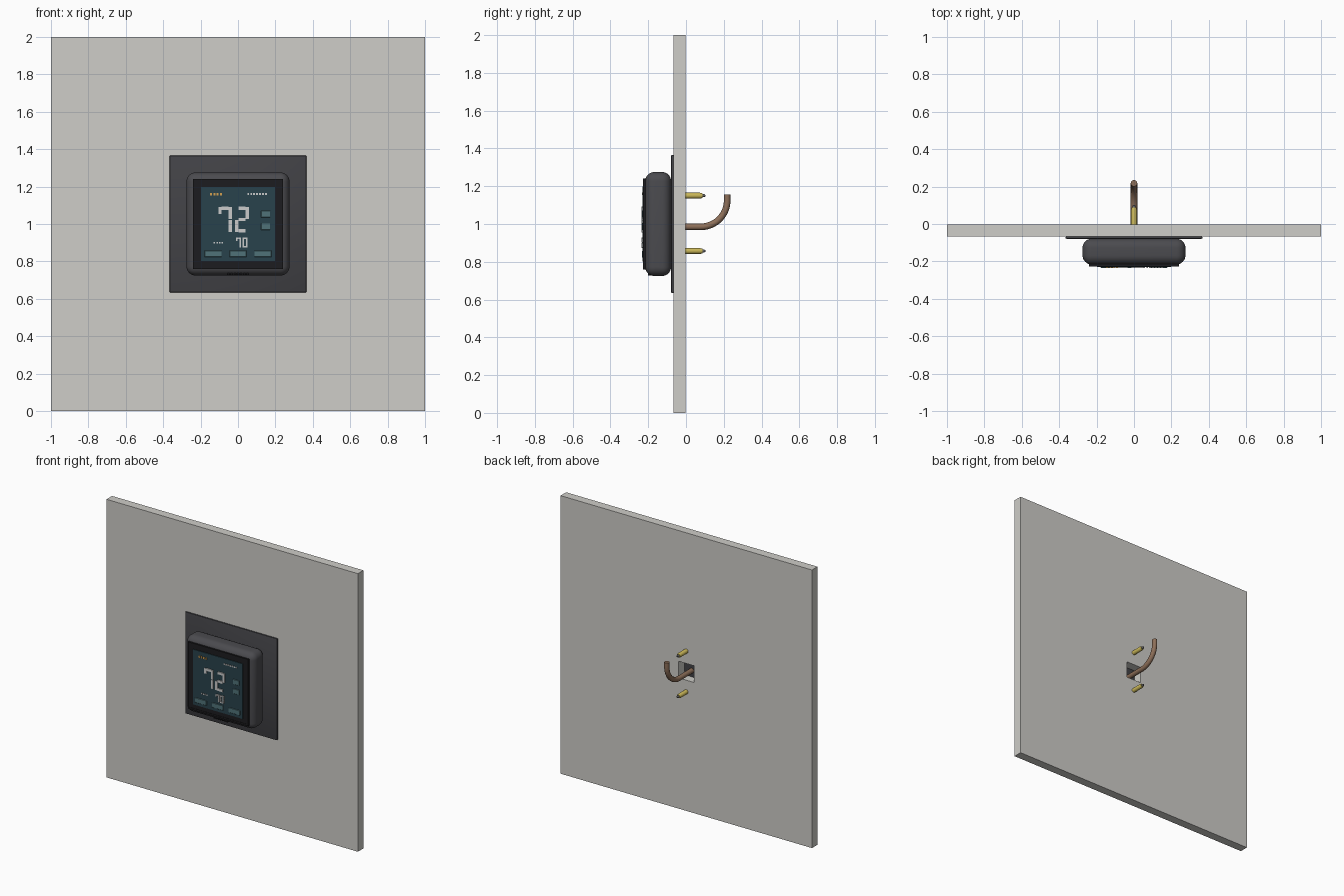
import bpy, bmesh, math

if "Cube" in bpy.data.objects:
    bpy.data.objects.remove(bpy.data.objects["Cube"])


def mat(name, r, g, b):
    m = bpy.data.materials.new(name)
    m.diffuse_color = (r, g, b, 1)
    m.use_nodes = True
    m.node_tree.nodes["Principled BSDF"].inputs["Base Color"].default_value = m.diffuse_color
    return m


WALL = mat("wall_paint", 0.62, 0.61, 0.58)
PLATE = mat("dark_plate", 0.055, 0.055, 0.062)
SHELL = mat("charcoal", 0.07, 0.07, 0.078)
BLACK = mat("black", 0.012, 0.012, 0.014)
TEAL = mat("display_teal", 0.022, 0.055, 0.072)
KEY = mat("key_teal", 0.08, 0.17, 0.19)
WHITE = mat("display_white", 0.75, 0.77, 0.74)
AMBER = mat("amber", 0.65, 0.35, 0.08)
BRASS = mat("brass", 0.6, 0.48, 0.1)
STEEL = mat("steel", 0.12, 0.12, 0.13)
COPPER = mat("cable_brown", 0.27, 0.16, 0.1)


def finish(bm, name, m, smooth=False):
    bmesh.ops.recalc_face_normals(bm, faces=bm.faces[:])
    me = bpy.data.meshes.new(name)
    bm.to_mesh(me)
    bm.free()
    ob = bpy.data.objects.new(name, me)
    bpy.context.collection.objects.link(ob)
    me.materials.append(m)
    if smooth:
        bpy.ops.object.select_all(action='DESELECT')
        ob.select_set(True)
        bpy.context.view_layer.objects.active = ob
        bpy.ops.object.shade_smooth_by_angle(angle=math.radians(35))
    return ob


def add_box(bm, x0, x1, y0, y1, z0, z1):
    vs = bmesh.ops.create_cube(bm, size=1)['verts']
    for v in vs:
        v.co = (x0 + (v.co.x + .5) * (x1 - x0), y0 + (v.co.y + .5) * (y1 - y0),
                z0 + (v.co.z + .5) * (z1 - z0))


def box(name, m, x0, x1, y0, y1, z0, z1, bevel=0, seg=3):
    bm = bmesh.new()
    add_box(bm, x0, x1, y0, y1, z0, z1)
    if bevel:
        bmesh.ops.bevel(bm, geom=bm.edges[:], offset=bevel, segments=seg,
                        profile=0.5, affect='EDGES')
    return finish(bm, name, m, bool(bevel))


def square(name, m, half, y0, y1, bevel=0, seg=3):
    return box(name, m, -half, half, y0, y1, 1 - half, 1 + half, bevel, seg)


def frame(name, m, outer, inner, y0, y1):
    # square slab with a square opening
    bm = bmesh.new()
    signs = [(-1, -1), (1, -1), (1, 1), (-1, 1)]
    loops = [[bm.verts.new((sx * h, y, 1 + sz * h)) for sx, sz in signs]
             for h, y in ((outer, y0), (outer, y1), (inner, y1), (inner, y0))]
    for a in range(4):
        la, lb = loops[a], loops[(a + 1) % 4]
        for i in range(4):
            j = (i + 1) % 4
            bm.faces.new((la[i], la[j], lb[j], lb[i]))
    return finish(bm, name, m)


def rod(name, m, z, rings, n=20):
    # lathed rod along y from (y, radius) rings
    bm = bmesh.new()
    loops = [[bm.verts.new((r * math.cos(2 * math.pi * i / n), y,
                            z + r * math.sin(2 * math.pi * i / n)))
              for i in range(n)] for y, r in rings]
    for la, lb in zip(loops, loops[1:]):
        for i in range(n):
            j = (i + 1) % n
            bm.faces.new((la[i], la[j], lb[j], lb[i]))
    bm.faces.new(loops[0])
    bm.faces.new(loops[-1])
    return finish(bm, name, m, True)


# wall panel with wiring hole
frame("wall_panel", WALL, 1.0, 0.06, -0.066, -0.003)

# trim plate and thermostat housing
square("trim_plate", PLATE, 0.366, -0.079, -0.066, 0.005, 2)
square("housing", SHELL, 0.275, -0.216, -0.079, 0.048, 8)
frame("bezel_rim", BLACK, 0.24, 0.228, -0.227, -0.2)
square("bezel", BLACK, 0.229, -0.224, -0.2)
square("display", TEAL, 0.198, -0.229, -0.22)

# vent slots along the lower edge of the housing
bm = bmesh.new()
for i in range(7):
    x = (i - 3) * 0.017
    add_box(bm, x - 0.005, x + 0.005, -0.2, -0.165, 0.728, 0.74)
finish(bm, "vent_slots", BLACK)

# touch keys
for i, x in enumerate((-0.133, 0.0, 0.133)):
    box(f"lower_key_{i}", KEY, x - 0.046, x + 0.046, -0.234, -0.228, 0.823, 0.858, 0.002, 1)
for i, z in enumerate((1.053, 0.986)):
    box(f"side_key_{i}", KEY, 0.123, 0.172, -0.234, -0.228, z - 0.018, z + 0.018, 0.002, 1)

# seven-segment readouts
SEG = {7: "abcf", 2: "abged", 0: "abcdef"}


def digit(bm, n, x0, z0, w, h, t):
    g, x1, zm, z1 = t * 0.12, x0 + w, z0 + h / 2, z0 + h
    bars = {'a': (x0 + t, x1 - t, z1 - t, z1), 'd': (x0 + t, x1 - t, z0, z0 + t),
            'g': (x0 + t, x1 - t, zm - t / 2, zm + t / 2),
            'f': (x0, x0 + t, zm + g, z1 - g), 'b': (x1 - t, x1, zm + g, z1 - g),
            'e': (x0, x0 + t, z0 + g, zm - g), 'c': (x1 - t, x1, z0 + g, zm - g)}
    if n == 7:
        bars['f'] = (x0, x0 + t, z1 - 2.2 * t, z1 - g)
    for s in SEG[n]:
        a, b, c, d = bars[s]
        add_box(bm, a, b, -0.236, -0.228, c, d)


bm = bmesh.new()
digit(bm, 7, -0.105, 0.955, 0.072, 0.138, 0.018)
digit(bm, 2, -0.016, 0.955, 0.074, 0.138, 0.018)
finish(bm, "main_readout", WHITE)
bm = bmesh.new()
digit(bm, 7, -0.012, 0.874, 0.028, 0.054, 0.008)
digit(bm, 0, 0.023, 0.874, 0.028, 0.054, 0.008)
finish(bm, "small_readout", WHITE)


# status indicators as plain dashes
def dashes(name, m, x0, x1, z, h, n):
    bm = bmesh.new()
    step = (x1 - x0) / n
    for i in range(n):
        add_box(bm, x0 + i * step, x0 + (i + 0.6) * step, -0.234, -0.228, z - h / 2, z + h / 2)
    finish(bm, name, m)


dashes("mode_indicator", AMBER, -0.15, -0.078, 1.16, 0.014, 4)
dashes("fan_indicator", WHITE, 0.05, 0.16, 1.16, 0.009, 7)
dashes("hold_indicator", WHITE, -0.13, -0.075, 0.9, 0.009, 4)

# mounting screws: brass anchor with steel tip
for tag, z in (("upper", 1.15), ("lower", 0.857)):
    rod(f"{tag}_anchor", BRASS, z, [(-0.066, 0.0155), (0.075, 0.0155), (0.087, 0.012)])
    rod(f"{tag}_screw_tip", STEEL, z, [(0.08, 0.008), (0.096, 0.008), (0.102, 0.004)])

# cable leaving through the hole and bending upward
R, N = 0.14, 16
path = [(0, -0.079, 0.985), (0, 0.0, 0.985)]
path += [(0, 0.078 + R * math.sin(a), 0.985 + R - R * math.cos(a))
         for a in (math.pi / 2 * i / N for i in range(N + 1))]
path.append((0, 0.218, 1.155))
cu = bpy.data.curves.new("cable", 'CURVE')
cu.dimensions = '3D'
cu.bevel_depth = 0.0175
cu.bevel_resolution = 4
cu.use_fill_caps = True
sp = cu.splines.new('POLY')
sp.points.add(len(path) - 1)
for p, c in zip(sp.points, path):
    p.co = (*c, 1)
sp.use_smooth = True
cu.materials.append(COPPER)
bpy.context.collection.objects.link(bpy.data.objects.new("cable", cu))
